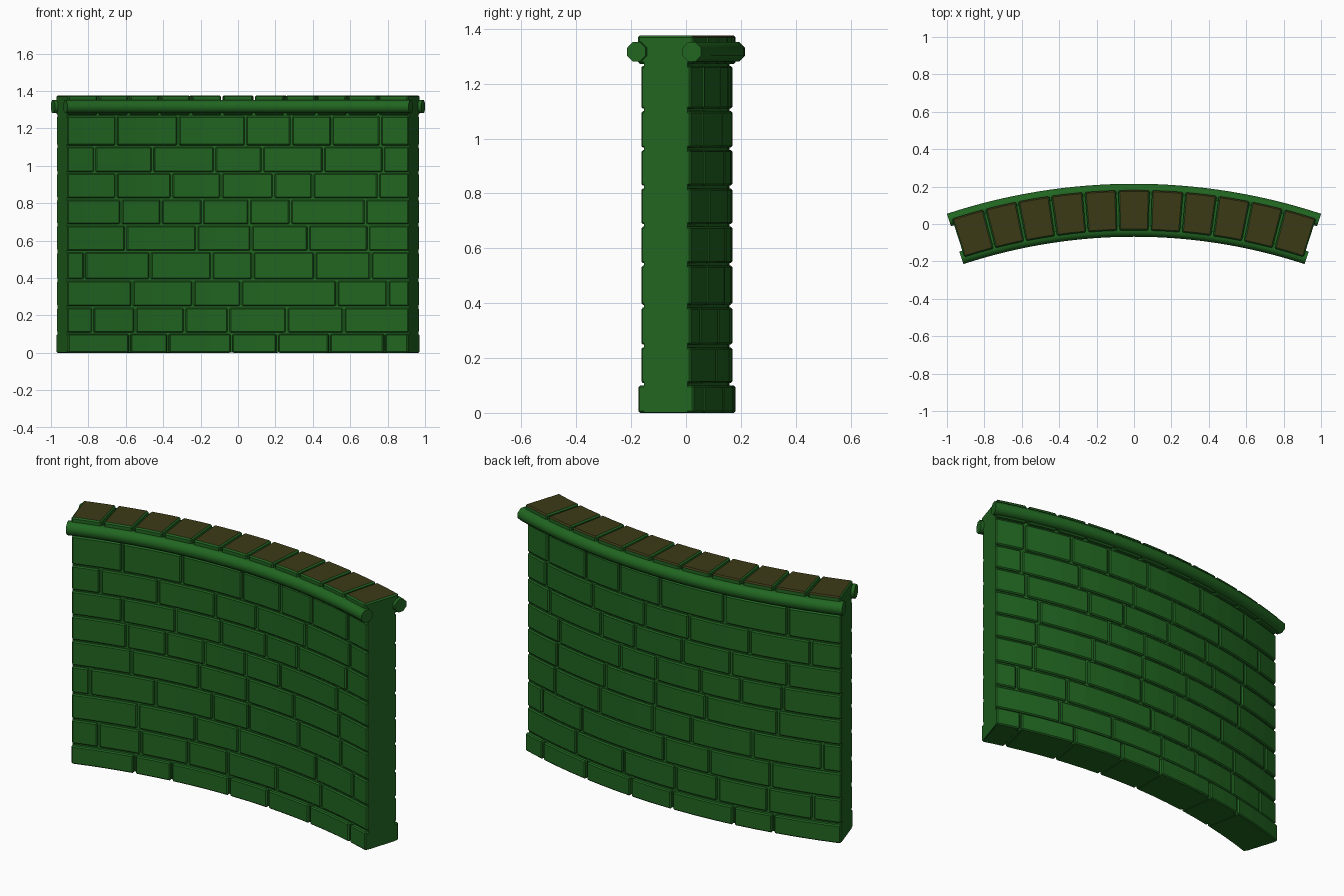
import bpy, bmesh
from math import sin, cos, asin, radians, pi, ceil

if "Cube" in bpy.data.objects:
    bpy.data.objects.remove(bpy.data.objects["Cube"])

CY = -2.984                  # arc centre on the y axis
END = radians(17.9)          # half angle of the wall
RF, RB = 2.963, 3.153        # front and back brick radii


def material(name, rgb):
    m = bpy.data.materials.new(name)
    m.diffuse_color = (*rgb, 1)
    m.use_nodes = True
    m.node_tree.nodes["Principled BSDF"].inputs["Base Color"].default_value = m.diffuse_color
    return m


green = material("green_stone", (0.015, 0.13, 0.015))
olive = material("olive_stone", (0.045, 0.042, 0.008))


def polar(r, a, z):
    return (r * sin(a), CY + r * cos(a), z)


def sweep(bm, profile, a0, a1, n, top_mat=0):
    """Sweep a closed (radius, z) profile along the arc and cap both ends."""
    rings = [[bm.verts.new(polar(r, a0 + (a1 - a0) * i / n, z)) for r, z in profile]
             for i in range(n + 1)]
    k = len(profile)
    top = max(z for r, z in profile)
    for p, q in zip(rings, rings[1:]):
        for j in range(k):
            f = bm.faces.new((p[j], p[(j + 1) % k], q[(j + 1) % k], q[j]))
            if all(abs(v.co.z - top) < 1e-5 for v in f.verts):
                f.material_index = top_mat
    bm.faces.new(rings[0])
    bm.faces.new(rings[-1])


def finish(bm, name, bevel=0):
    bmesh.ops.recalc_face_normals(bm, faces=bm.faces[:])
    me = bpy.data.meshes.new(name)
    bm.to_mesh(me)
    bm.free()
    me.materials.append(green)
    me.materials.append(olive)
    ob = bpy.data.objects.new(name, me)
    bpy.context.collection.objects.link(ob)
    if bevel:
        mod = ob.modifiers.new("bevel", 'BEVEL')
        mod.width = bevel
        mod.segments = 1
        mod.limit_method = 'ANGLE'
        mod.angle_limit = radians(40)
    return ob


def rect(r0, r1, z0, z1):
    return [(r0, z0), (r1, z0), (r1, z1), (r0, z1)]


def blocks(name, cuts, r0, r1, z0, z1, gap, bevel, top_mat=0):
    """A course of curved blocks between successive cut angles."""
    bm = bmesh.new()
    for i, (a, b) in enumerate(zip(cuts, cuts[1:])):
        a += gap / 2 if i else 0
        b -= gap / 2 if i < len(cuts) - 2 else 0
        sweep(bm, rect(r0, r1, z0, z1), a, b, max(1, ceil((b - a) / 0.04)), top_mat)
    return finish(bm, name, bevel)


# mortar core
bm = bmesh.new()
sweep(bm, rect(RF + 0.011, RB - 0.011, 0.002, 1.35), -END, END, 32)
finish(bm, "mortar_core")

# brick courses: bottom, top, then x positions of the joints on the front
courses = [
    (0.0, 0.1, [-0.58, -0.375, -0.035, 0.21, 0.49, 0.785]),
    (0.109, 0.239, [-0.775, -0.55, -0.285, -0.05, 0.26, 0.565]),
    (0.249, 0.384, [-0.565, -0.24, 0.016, 0.527, 0.80]),
    (0.394, 0.537, [-0.82, -0.47, -0.14, 0.08, 0.41, 0.71]),
    (0.546, 0.679, [-0.6, -0.22, 0.07, 0.375, 0.695]),
    (0.688, 0.818, [-0.625, -0.41, -0.19, 0.06, 0.28, 0.68]),
    (0.828, 0.958, [-0.65, -0.355, -0.09, 0.19, 0.4, 0.75]),
    (0.967, 1.1, [-0.765, -0.455, -0.125, 0.13, 0.455, 0.775]),
    (1.109, 1.265, [-0.65, -0.32, 0.04, 0.285, 0.5, 0.76]),
]
for i, (z0, z1, xs) in enumerate(courses):
    out = 0.011 if i == 0 else 0     # the footing course is thicker
    cuts = [-END] + [asin(x / RF) for x in xs] + [END]
    blocks(f"brick_course_{i + 1}", cuts, RF - out, RB + out, z0, z1, 0.004, 0.006)

# coping stones
cuts = [-END + 2 * END * i / 11 for i in range(12)]
blocks("coping_stones", cuts, RF - 0.013, RB + 0.012, 1.272, 1.376, 0.004, 0.007, 1)

# rounded mouldings under the coping, front and back
for name, rc in (("front_moulding", 2.951), ("back_moulding", 3.164)):
    bm = bmesh.new()
    prof = [(rc + 0.038 * cos(pi / 8 + k * pi / 4), 1.316 + 0.038 * sin(pi / 8 + k * pi / 4))
            for k in range(8)]
    e = radians(18.23)
    sweep(bm, prof, -e, e, 32)
    ob = finish(bm, name)
    bpy.ops.object.select_all(action='DESELECT')
    ob.select_set(True)
    bpy.context.view_layer.objects.active = ob
    bpy.ops.object.shade_smooth_by_angle(angle=radians(50))
